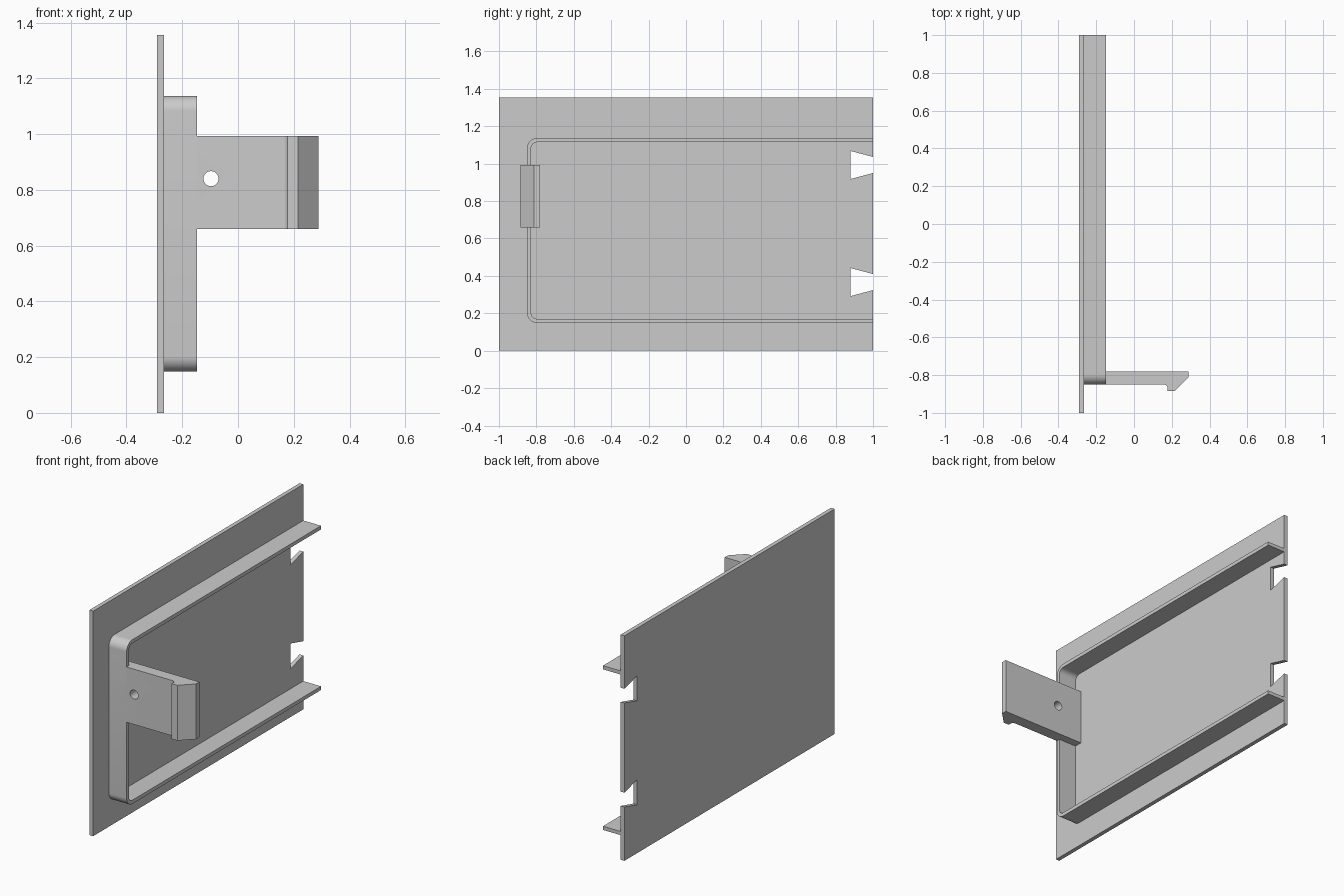
import bpy, bmesh
from math import sin, cos, pi, radians
from mathutils import Vector

cube = bpy.data.objects.get("Cube")
if cube:
    bpy.data.objects.remove(cube, do_unlink=True)

grey = bpy.data.materials.new("plain grey")
grey.use_nodes = True
colour = (0.6, 0.6, 0.6, 1)
grey.diffuse_color = colour
grey.node_tree.nodes["Principled BSDF"].inputs["Base Color"].default_value = colour


def arc(cx, cy, r, start, end, steps=10):
    """Points along a circular arc, angles in degrees."""
    angles = [radians(start + (end - start) * i / steps) for i in range(steps + 1)]
    return [(cx + r * cos(a), cy + r * sin(a)) for a in angles]


def prism(name, outline, to_3d, direction):
    """Extrude a flat outline into a closed solid."""
    bm = bmesh.new()
    base = bm.faces.new([bm.verts.new(to_3d(p)) for p in outline])
    result = bmesh.ops.extrude_face_region(bm, geom=[base], use_keep_orig=True)
    moved = [v for v in result["geom"] if isinstance(v, bmesh.types.BMVert)]
    bmesh.ops.translate(bm, verts=moved, vec=Vector(direction))
    bmesh.ops.recalc_face_normals(bm, faces=bm.faces)
    mesh = bpy.data.meshes.new(name)
    bm.to_mesh(mesh)
    bm.free()
    mesh.materials.append(grey)
    obj = bpy.data.objects.new(name, mesh)
    bpy.context.collection.objects.link(obj)
    return obj


def smooth(obj):
    bpy.ops.object.select_all(action="DESELECT")
    obj.select_set(True)
    bpy.context.view_layer.objects.active = obj
    bpy.ops.object.shade_smooth_by_angle(angle=radians(30))


back, face, rim_top = -0.29, -0.265, -0.147
height = 1.355

# Back plate with two dovetail notches in its rear edge
plate = [(-1, 0), (1, 0)]
for z in (0.367, 0.993):
    plate += [(1, z - 0.043), (0.88, z - 0.075), (0.88, z + 0.075), (1, z + 0.043)]
plate += [(1, height), (-1, height)]
prism("back_plate", plate, lambda p: (back, p[0], p[1]), (face - back, 0, 0))

# U-shaped rim, open at the rear
low, high, front, wall, radius = 0.148, 1.137, -0.85, 0.022, 0.055


def u_path(inset):
    r = radius - inset
    cy = front + radius
    return ([(1, high - inset)] + arc(cy, high - radius, r, 90, 180)
            + arc(cy, low + radius, r, 180, 270) + [(1, low + inset)])


rim = prism("rim", u_path(0) + u_path(wall)[::-1],
            lambda p: (face, p[0], p[1]), (rim_top - face, 0, 0))
smooth(rim)

# Latch arm with a filleted hook
clip_low, clip_high = 0.66, 0.993
hook = ([(face, -0.78), (face, front)] + arc(0.158, front - 0.02, 0.02, 90, 0, 8)
        + [(0.178, -0.885), (0.215, -0.885), (0.288, -0.812), (0.288, -0.78)])
latch = prism("latch_arm", hook, lambda p: (p[0], p[1], clip_low),
              (0, 0, clip_high - clip_low))

# Round hole through the latch arm
cutter = prism("hole_cutter", arc(-0.097, 0.84, 0.027, 0, 360, 32)[:-1],
               lambda p: (p[0], -1, p[1]), (0, 0.5, 0))
cutter.hide_render = True
bpy.context.view_layer.objects.active = latch
cut = latch.modifiers.new("hole", "BOOLEAN")
cut.operation = "DIFFERENCE"
cut.solver = "EXACT"
cut.object = cutter
bpy.ops.object.modifier_apply(modifier=cut.name)
bpy.data.objects.remove(cutter, do_unlink=True)
smooth(latch)
